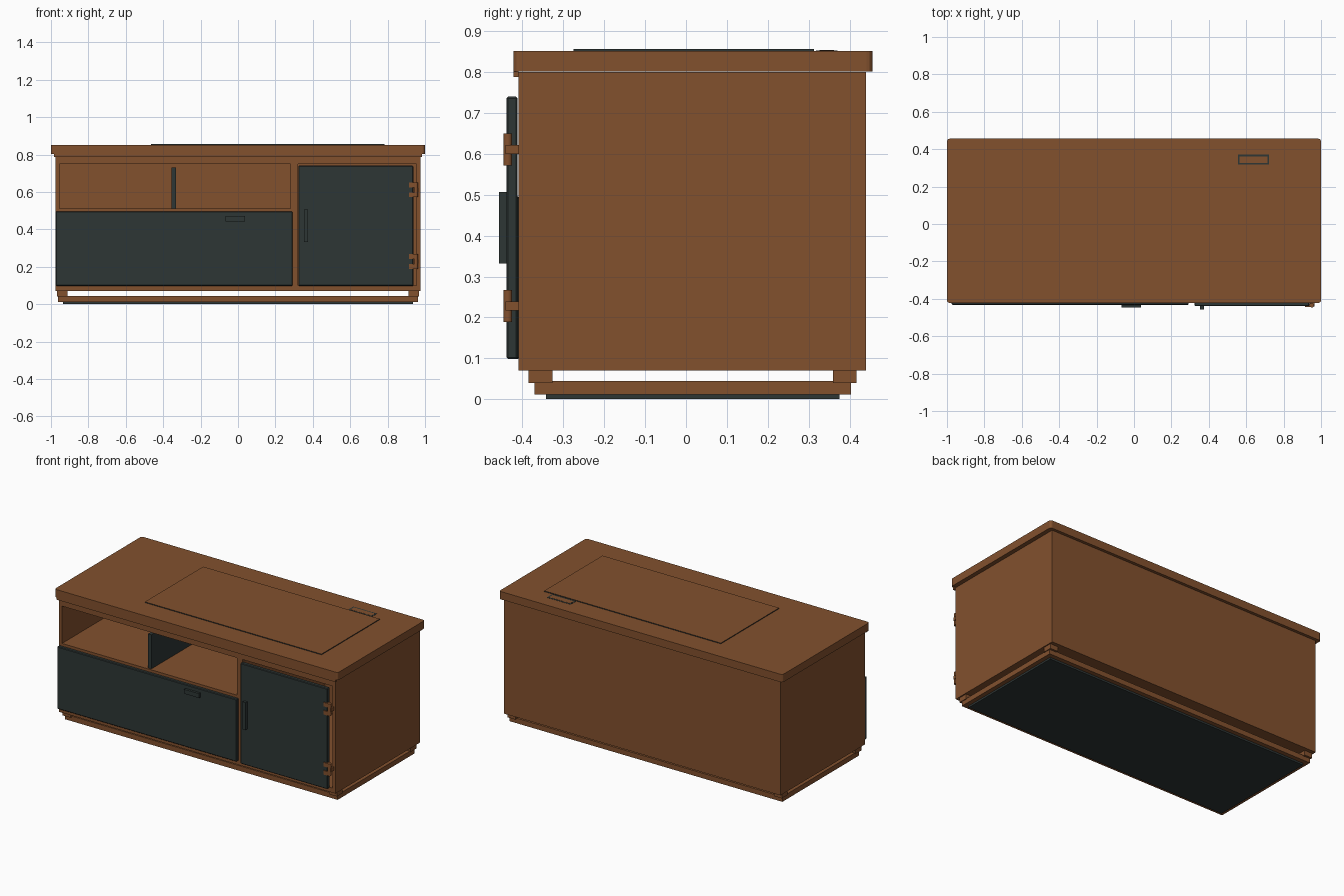
import bpy, bmesh, math
from mathutils import Vector

if "Cube" in bpy.data.objects:
    bpy.data.objects.remove(bpy.data.objects["Cube"])


def material(name, rgb):
    m = bpy.data.materials.new(name)
    m.diffuse_color = (*rgb, 1)
    m.use_nodes = True
    m.node_tree.nodes["Principled BSDF"].inputs["Base Color"].default_value = m.diffuse_color
    return m


WOOD = material("brown wood", (0.225, 0.082, 0.027))
DARK = material("dark slate", (0.027, 0.037, 0.036))


def box(name, xs, ys, zs, mat=WOOD, bevel=0.0, corners_only=False):
    """Box from ranges on each axis, optionally with softened edges."""
    bm = bmesh.new()
    bmesh.ops.create_cube(bm, size=1)
    for v in bm.verts:
        v.co = Vector([(r[0] + r[1]) / 2 + c * (r[1] - r[0])
                       for r, c in zip((xs, ys, zs), v.co)])
    if bevel:
        edges = [e for e in bm.edges if not corners_only
                 or abs(e.verts[0].co.z - e.verts[1].co.z) > 1e-4]
        bmesh.ops.bevel(bm, geom=edges, offset=bevel, segments=3 if corners_only else 1,
                        profile=0.5, affect='EDGES')
    me = bpy.data.meshes.new(name)
    bm.to_mesh(me)
    bm.free()
    me.materials.append(mat)
    ob = bpy.data.objects.new(name, me)
    bpy.context.collection.objects.link(ob)
    return ob


def capped_plate(name, xs, ys, zs):
    """Dark-edged plate with a wood upper face."""
    ob = box(name, xs, ys, zs, DARK)
    ob.data.materials.append(WOOD)
    for p in ob.data.polygons:
        if p.normal.z > 0.5:
            p.material_index = 1
    return ob


# Carcass panels
F, B = -0.41, 0.44
box("left_side", (-0.975, -0.955), (F, B), (0.07, 0.80))
box("right_side", (0.955, 0.975), (F, B), (0.07, 0.80))
box("back_panel", (-0.955, 0.955), (B - 0.02, B), (0.07, 0.80))
box("floor_panel", (-0.955, 0.955), (F, B - 0.02), (0.07, 0.10))
box("upper_rail", (-0.955, 0.955), (F, B - 0.02), (0.75, 0.80))
box("centre_upright", (0.28, 0.32), (F, B - 0.02), (0.10, 0.75))
box("open_shelf", (-0.955, 0.28), (F, B - 0.02), (0.49, 0.512))
box("shelf_divider", (-0.355, -0.332), (-0.40, B - 0.02), (0.512, 0.73), DARK)

# Worktop with rounded vertical corners and front lip
box("worktop", (-1, 1), (-0.422, 0.456), (0.802, 0.852), WOOD, 0.014, True)
box("front_lip", (-0.985, 0.985), (-0.422, F), (0.788, 0.802))

# Thin lid and small framed vent on the worktop
capped_plate("worktop_lid", (-0.465, 0.782), (-0.275, 0.313), (0.851, 0.857))
box("vent_frame", (0.555, 0.722), (0.318, 0.371), (0.851, 0.853), DARK)
box("vent_cover", (0.564, 0.713), (0.327, 0.362), (0.8515, 0.8538))

# Drawer and door fronts with handles
box("drawer_front", (-0.975, 0.292), (-0.432, -0.408), (0.098, 0.496), DARK, 0.004)
box("drawer_handle", (-0.067, 0.038), (-0.447, -0.43), (0.443, 0.471), DARK)
box("door", (0.323, 0.938), (-0.439, -0.412), (0.098, 0.740), DARK, 0.004)
box("door_handle", (0.352, 0.373), (-0.457, -0.437), (0.332, 0.507), DARK)

# Door hinges: barrel, two door leaves and one frame leaf
for i, z in enumerate((0.228, 0.611)):
    bpy.ops.mesh.primitive_cylinder_add(vertices=12, radius=0.011, depth=0.078,
                                        location=(0.951, -0.436, z))
    barrel = bpy.context.object
    barrel.name = f"hinge_barrel_{i}"
    barrel.data.materials.append(WOOD)
    bpy.ops.object.shade_smooth_by_angle(angle=math.radians(40))
    for s in (-1, 1):
        zc = z + s * 0.026
        box(f"hinge_door_leaf_{i}_{s}", (0.914, 0.951), (-0.445, -0.425),
            (zc - 0.013, zc + 0.013))
    box(f"hinge_frame_leaf_{i}", (0.942, 0.966), (-0.441, F), (z - 0.011, z + 0.011))

# Corner feet, plinth and floor pad
for sx in (-1, 1):
    x = sorted((sx * 0.912, sx * 0.968))
    for label, y in (("front", (-0.385, -0.327)), ("back", (0.359, 0.417))):
        box(f"{label}_foot_{sx}", x, y, (0.04, 0.072))
box("plinth", (-0.963, 0.963), (-0.371, 0.404), (0.012, 0.044))
box("floor_pad", (-0.935, 0.935), (-0.343, 0.376), (0.0, 0.0125), DARK)
